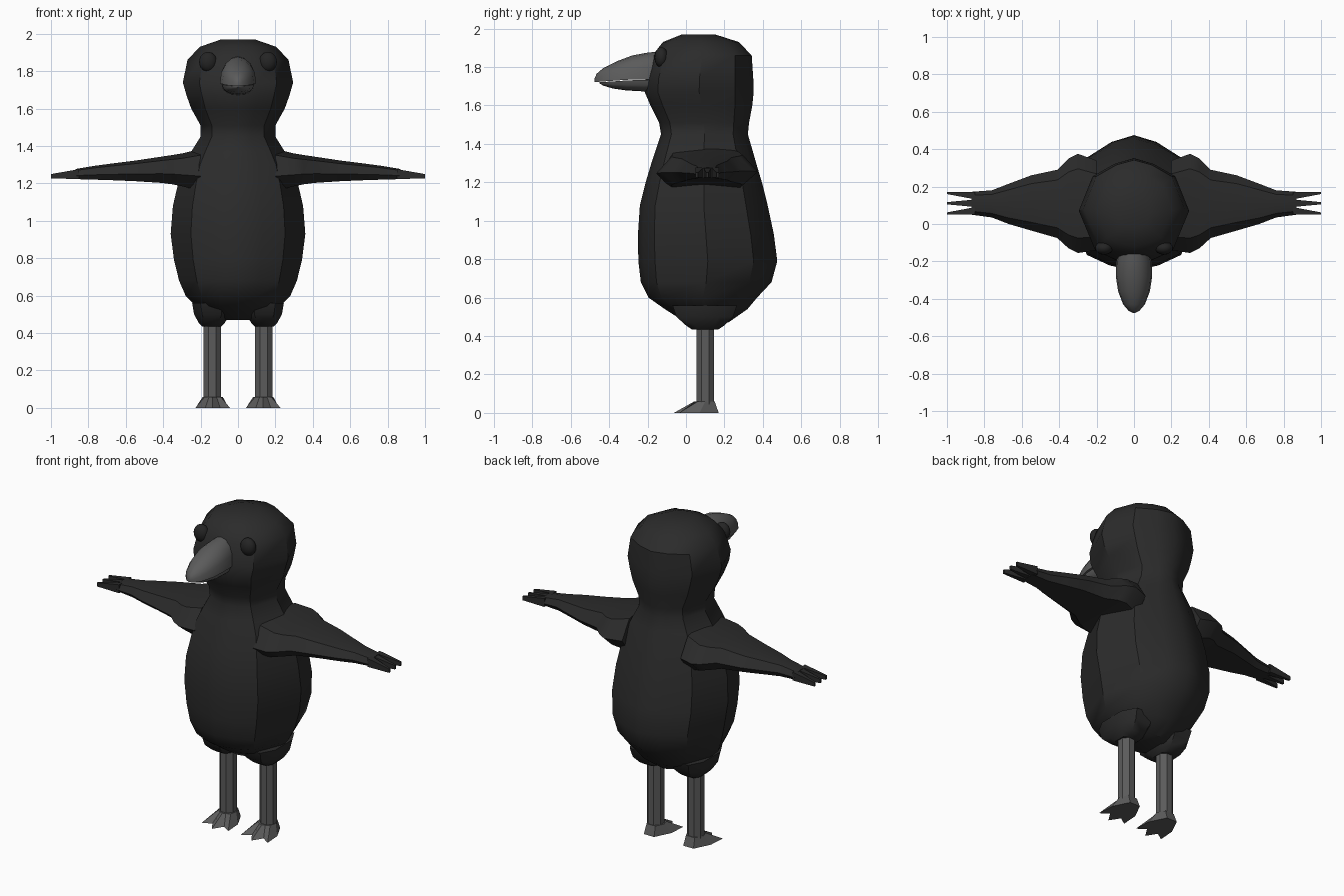
import bpy, bmesh, math

if "Cube" in bpy.data.objects:
    bpy.data.objects.remove(bpy.data.objects["Cube"])


def material(name, r, g, b):
    m = bpy.data.materials.new(name)
    m.diffuse_color = (r, g, b, 1)
    m.use_nodes = True
    m.node_tree.nodes["Principled BSDF"].inputs["Base Color"].default_value = m.diffuse_color
    return m


BLACK = material("feather_black", 0.024, 0.024, 0.024)
GREY = material("beak_and_leg_grey", 0.105, 0.105, 0.105)
EYE = material("eye_black", 0.018, 0.018, 0.018)


def finish(name, bm, mat, angle=35):
    bmesh.ops.recalc_face_normals(bm, faces=bm.faces)
    me = bpy.data.meshes.new(name)
    bm.to_mesh(me)
    bm.free()
    ob = bpy.data.objects.new(name, me)
    bpy.context.collection.objects.link(ob)
    me.materials.append(mat)
    bpy.ops.object.select_all(action='DESELECT')
    ob.select_set(True)
    bpy.context.view_layer.objects.active = ob
    bpy.ops.object.shade_smooth_by_angle(angle=math.radians(angle))
    return ob


def loft(name, rings, mat, angle=35):
    """Skin a list of equal-length point rings and cap both ends."""
    bm = bmesh.new()
    vs = [[bm.verts.new(p) for p in ring] for ring in rings]
    n = len(vs[0])
    for a, b in zip(vs, vs[1:]):
        for i in range(n):
            j = (i + 1) % n
            bm.faces.new((a[i], a[j], b[j], b[i]))
    bm.faces.new(vs[0])
    bm.faces.new(vs[-1])
    return finish(name, bm, mat, angle)


# Body and head: one skin; half section as (share of width, share of depth)
HALF = [(0, 0), (.36, .04), (.7, .12), (1, .5), (.75, .83), (.35, .95), (0, 1)]
SECTION = HALF + [(-x, t) for x, t in HALF[-2:0:-1]]
BODY = [  # z, half width, front y, back y
    (.47, .09, .0, .22), (.54, .22, -.11, .32), (.60, .28, -.195, .37),
    (.68, .315, -.235, .445), (.79, .342, -.248, .475), (.93, .36, -.25, .457),
    (1.08, .348, -.24, .425), (1.2, .32, -.21, .395), (1.3, .29, -.18, .365),
    (1.37, .25, -.157, .345), (1.45, .2, -.13, .322), (1.51, .2, -.14, .328),
    (1.6, .25, -.185, .345), (1.67, .275, -.215, .352), (1.74, .295, -.21, .35),
    (1.86, .27, -.175, .342), (1.93, .205, -.12, .275), (1.97, .09, -.02, .15)]
loft("body_and_head",
     [[(w * x, f + (b - f) * t, z) for x, t in SECTION] for z, w, f, b in BODY],
     BLACK)

# Beak: upper and lower halves, sweeping forward
ARC = [math.pi * i / 8 for i in range(9)]


def beak(name, stations, sign):
    rings = []
    for y, w, base, peak in stations:
        rings.append([(w * math.cos(a), y,
                       base + (peak - base) * math.sin(a) ** .8 if 0 < a < 3.14 else base)
                      for a in ARC])
    loft(name, rings, GREY, 45)


beak("upper_beak", [(-.14, .08, 1.735, 1.88), (-.20, .095, 1.735, 1.875),
                    (-.28, .097, 1.735, 1.86), (-.36, .085, 1.73, 1.83),
                    (-.43, .058, 1.725, 1.795), (-.465, .028, 1.722, 1.765),
                    (-.476, .006, 1.722, 1.74)], 1)
beak("lower_beak", [(-.14, .075, 1.735, 1.675), (-.22, .088, 1.733, 1.673),
                    (-.31, .085, 1.73, 1.678), (-.38, .068, 1.725, 1.688),
                    (-.43, .035, 1.722, 1.703), (-.45, .006, 1.722, 1.715)], -1)

WING = [  # x, front y, back y, bottom z, top z
    (.20, -.14, .34, 1.16, 1.385), (.30, -.155, .375, 1.185, 1.36),
    (.35, -.13, .35, 1.195, 1.352), (.41, -.075, .29, 1.203, 1.343),
    (.55, -.035, .26, 1.212, 1.322), (.67, .0, .215, 1.217, 1.307),
    (.76, .035, .18, 1.22, 1.295), (.87, .05, .172, 1.223, 1.277)]
WING_SECTION = [(0, .35), (.15, .85), (.5, 1), (.85, .9), (1, .4), (.85, 0), (.15, 0)]

FOOT = [(.035, .17), (.085, .07), (.092, -.035), (.04, .0), (0, -.063)]
FOOT = FOOT + [(-x, y) for x, y in FOOT[-2::-1]]
ANKLE = [(.03, .15), (.054, .10), (.043, .06), (.02, .045), (0, .04)]
ANKLE = ANKLE + [(-x, y) for x, y in ANKLE[-2::-1]]

for side, s in (("right", 1), ("left", -1)):
    # Wing with three feather tips
    loft(side + "_wing", [[(s * x, f + (b - f) * u, lo + (hi - lo) * v)
                           for u, v in WING_SECTION] for x, f, b, lo, hi in WING], BLACK)
    for i in range(3):
        y0 = .05 + .041 * i
        t0 = .05 + .055 * i
        loft(f"{side}_feather_{i + 1}",
             [[(s * x, a, lo), (s * x, b, lo), (s * x, b, hi), (s * x, a, hi)]
              for x, a, b, lo, hi in ((.85, y0, y0 + .04, 1.224, 1.276),
                                      (1.0, t0, t0 + .012, 1.226, 1.25))], BLACK)

    # Thigh: chamfered block tapering to the leg
    rings = []
    for z, cx, w, f, b in ((.56, .145, .1, -.07, .265), (.5, .14, .095, -.05, .245),
                           (.455, .14, .07, .0, .2), (.435, .14, .05, .03, .17)):
        rings.append([(s * (cx + w * u), f + (b - f) * v, z) for u, v in
                      ((-1, .25), (-.55, 0), (.55, 0), (1, .25),
                       (1, .75), (.55, 1), (-.55, 1), (-1, .75))])
    loft(side + "_thigh", rings, BLACK)

    # Leg: eight-sided post
    loft(side + "_leg",
         [[(s * .138 + .05 * math.cos(a), .1 + .05 * math.sin(a), z)
           for a in (math.pi / 8 + math.pi / 4 * i for i in range(8))]
          for z in (.04, .46)], GREY, 30)

    # Foot: ankle flaring to three pointed toes
    loft(side + "_foot", [[(s * .135 + x, y, z) for x, y in pts]
                          for pts, z in ((FOOT, 0), (ANKLE, .058))], GREY, 30)

    # Eye: flattened ball
    bm = bmesh.new()
    bmesh.ops.create_uvsphere(bm, u_segments=16, v_segments=10, radius=1)
    for v in bm.verts:
        v.co = (s * .16 + v.co.x * .048, -.128 + v.co.y * .036, 1.85 + v.co.z * .053)
    finish(side + "_eye", bm, EYE, 60)
